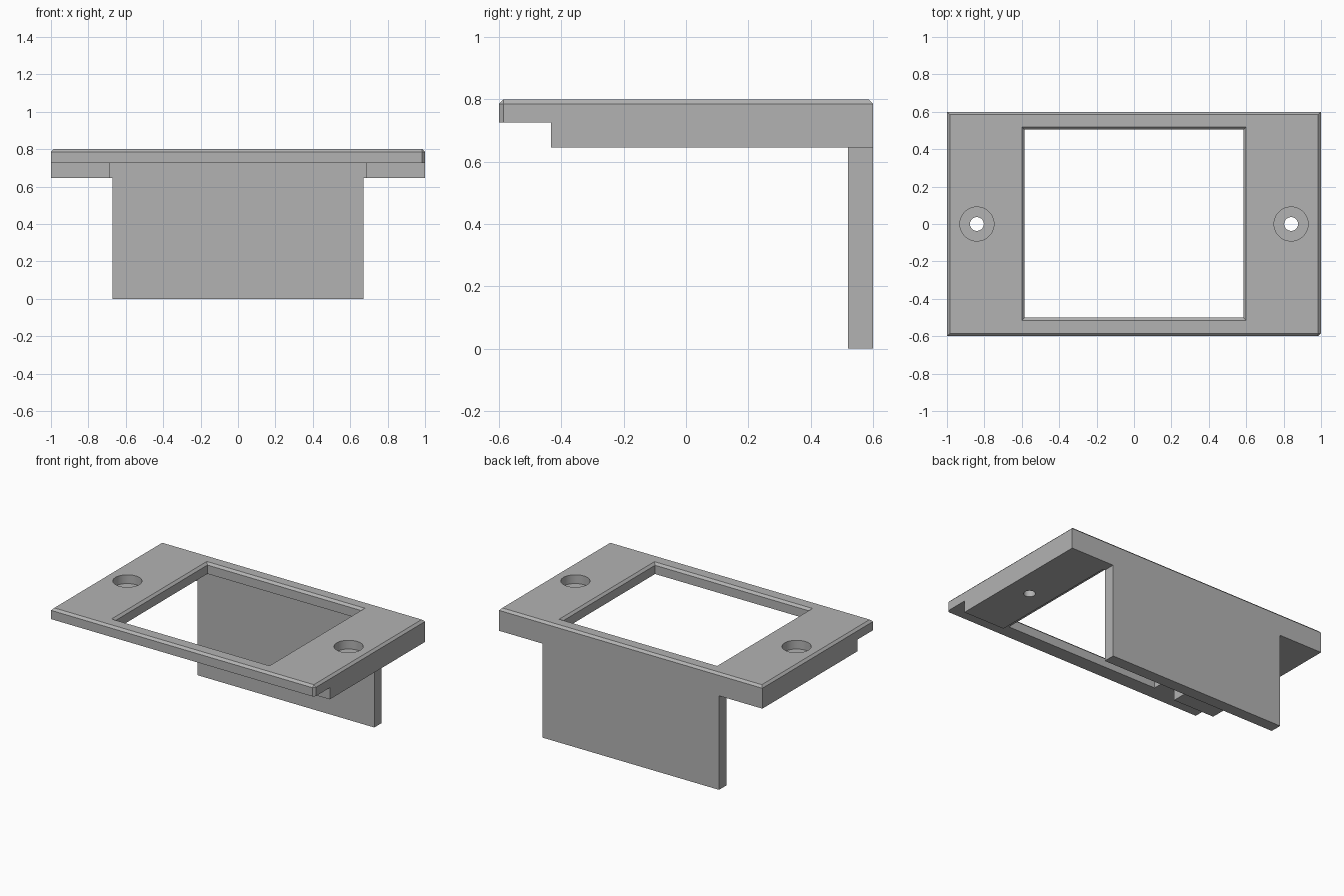
import bpy, bmesh
from mathutils import Vector

cube = bpy.data.objects.get("Cube")
if cube:
    bpy.data.objects.remove(cube, do_unlink=True)

TOP, PLATE_Z, BLOCK_Z = 0.80, 0.725, 0.645
CHAMFER = 0.015

grey = bpy.data.materials.new("plain_grey")
grey.use_nodes = True
colour = (0.45, 0.45, 0.45, 1)
grey.diffuse_color = colour
grey.node_tree.nodes["Principled BSDF"].inputs["Base Color"].default_value = colour


def finish(name, bm):
    bmesh.ops.recalc_face_normals(bm, faces=bm.faces)
    mesh = bpy.data.meshes.new(name)
    bm.to_mesh(mesh)
    bm.free()
    mesh.materials.append(grey)
    obj = bpy.data.objects.new(name, mesh)
    bpy.context.collection.objects.link(obj)
    return obj


def box_mesh(low, high):
    bm = bmesh.new()
    bmesh.ops.create_cube(bm, size=1)
    low, high = Vector(low), Vector(high)
    for v in bm.verts:
        v.co = (low + high) / 2 + v.co * (high - low)
    return bm


def box(name, low, high):
    return finish(name, box_mesh(low, high))


def cylinder(name, x, radius, low, high, sides):
    bm = bmesh.new()
    bmesh.ops.create_cone(bm, cap_ends=True, segments=sides, radius1=radius,
                          radius2=radius, depth=high - low)
    bmesh.ops.translate(bm, verts=bm.verts, vec=(x, 0, (low + high) / 2))
    return finish(name, bm)


def combine(body, other, operation):
    mod = body.modifiers.new(operation.lower(), 'BOOLEAN')
    mod.operation, mod.object, mod.solver = operation, other, 'EXACT'
    bpy.context.view_layer.objects.active = body
    bpy.ops.object.modifier_apply(modifier=mod.name)
    bpy.data.objects.remove(other, do_unlink=True)


# Face plate: chamfered top rim and one chamfered front corner
bm = box_mesh((-1, -0.6, PLATE_Z), (1, 0.6, TOP))
rim = [e for e in bm.edges
       if all(v.co.z > TOP - 0.01 for v in e.verts)
       or all(v.co.x > 0.9 and v.co.y < -0.5 for v in e.verts)]
bmesh.ops.bevel(bm, geom=rim, offset=CHAMFER, segments=1, affect='EDGES')
body = finish("mounting_plate", bm)

# Thick end blocks, back rail and hanging back panel
for side in (-1, 1):
    inner, outer = sorted((side * 0.686, side))
    combine(body, box("end_block", (inner, -0.433, BLOCK_Z),
                      (outer, 0.6, PLATE_Z + 0.02)), 'UNION')
combine(body, box("back_rail", (-1, 0.52, BLOCK_Z), (1, 0.6, PLATE_Z + 0.02)), 'UNION')
combine(body, box("back_panel", (-0.671, 0.52, 0), (0.671, 0.6, PLATE_Z + 0.01)), 'UNION')

# Window opening with a chamfered upper edge
bm = box_mesh((-0.585, -0.5, 0.6), (0.585, 0.504, TOP - CHAMFER))
lid = [f for f in bm.faces if f.normal.z > 0.9]
flared = bmesh.ops.extrude_face_region(bm, geom=lid)["geom"]
bmesh.ops.delete(bm, geom=lid, context='FACES_ONLY')
grow = CHAMFER * 2
for v in (g for g in flared if isinstance(g, bmesh.types.BMVert)):
    v.co.x += grow if v.co.x > 0 else -grow
    v.co.y += grow if v.co.y > 0 else -grow
    v.co.z += grow
combine(body, finish("window_cutter", bm), 'DIFFERENCE')

# Counterbored screw holes
for x in (-0.84, 0.84):
    combine(body, cylinder("counterbore_cutter", x, 0.091, TOP - 0.06, 0.9, 48), 'DIFFERENCE')
    combine(body, cylinder("screw_cutter", x, 0.037, 0.5, 0.9, 24), 'DIFFERENCE')

# Crisp edges, smooth bores
bpy.ops.object.select_all(action='DESELECT')
body.select_set(True)
bpy.context.view_layer.objects.active = body
bpy.ops.object.shade_smooth_by_angle(angle=0.5)
